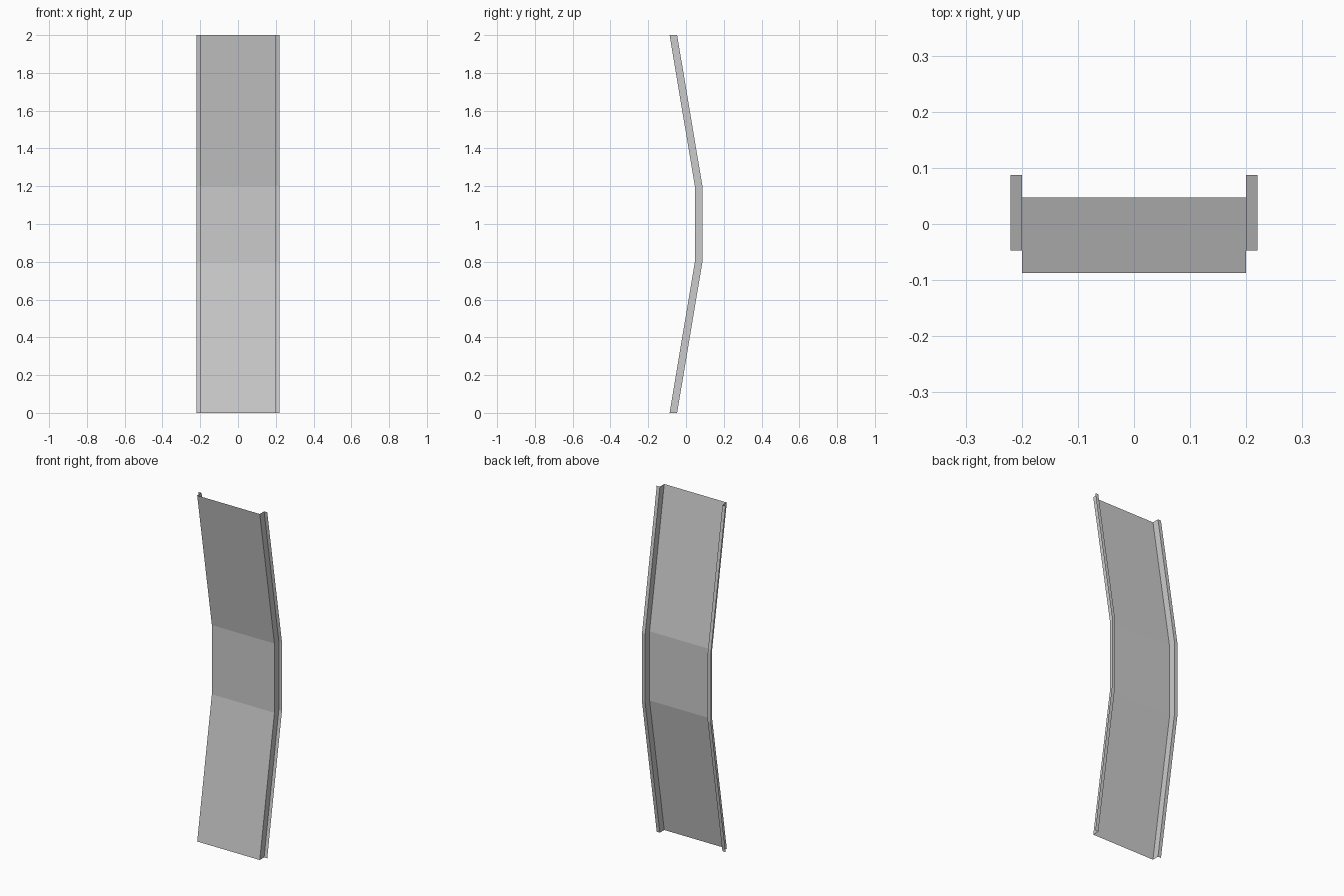
import bpy

cube = bpy.data.objects.get("Cube")
if cube:
    bpy.data.objects.remove(cube, do_unlink=True)

# Sheet metal colour
grey = bpy.data.materials.new("light_grey")
grey.use_nodes = True
colour = (0.6, 0.6, 0.6, 1)
grey.diffuse_color = colour
grey.node_tree.nodes["Principled BSDF"].inputs["Base Color"].default_value = colour

# Bent path (y, z) of the front sheet, from the bottom to the top
path = [(-0.087, 0), (0.047, 0.8), (0.047, 1.2), (-0.087, 2)]
DEPTH = 0.04


def swept_strip(name, start, end):
    """Sweep one straight edge (x, y offset) along the bent path."""
    verts = [(x, y + dy, z) for y, z in path for x, dy in (start, end)]
    faces = [(2 * i, 2 * i + 1, 2 * i + 3, 2 * i + 2)
             for i in range(len(path) - 1)]
    mesh = bpy.data.meshes.new(name)
    mesh.from_pydata(verts, [], faces)
    mesh.materials.append(grey)
    obj = bpy.data.objects.new(name, mesh)
    bpy.context.collection.objects.link(obj)


# Wide front sheet
swept_strip("panel", (-0.2, 0), (0.2, 0))

# Side walls running back, and flanges turned outward
for side, s in (("left", 1), ("right", -1)):
    wall = [(s * 0.2, 0), (s * 0.2, DEPTH)][::s]
    flange = [(s * 0.2, DEPTH), (s * 0.22, DEPTH)][::s]
    swept_strip(side + "_wall", *wall)
    swept_strip(side + "_flange", *flange)
